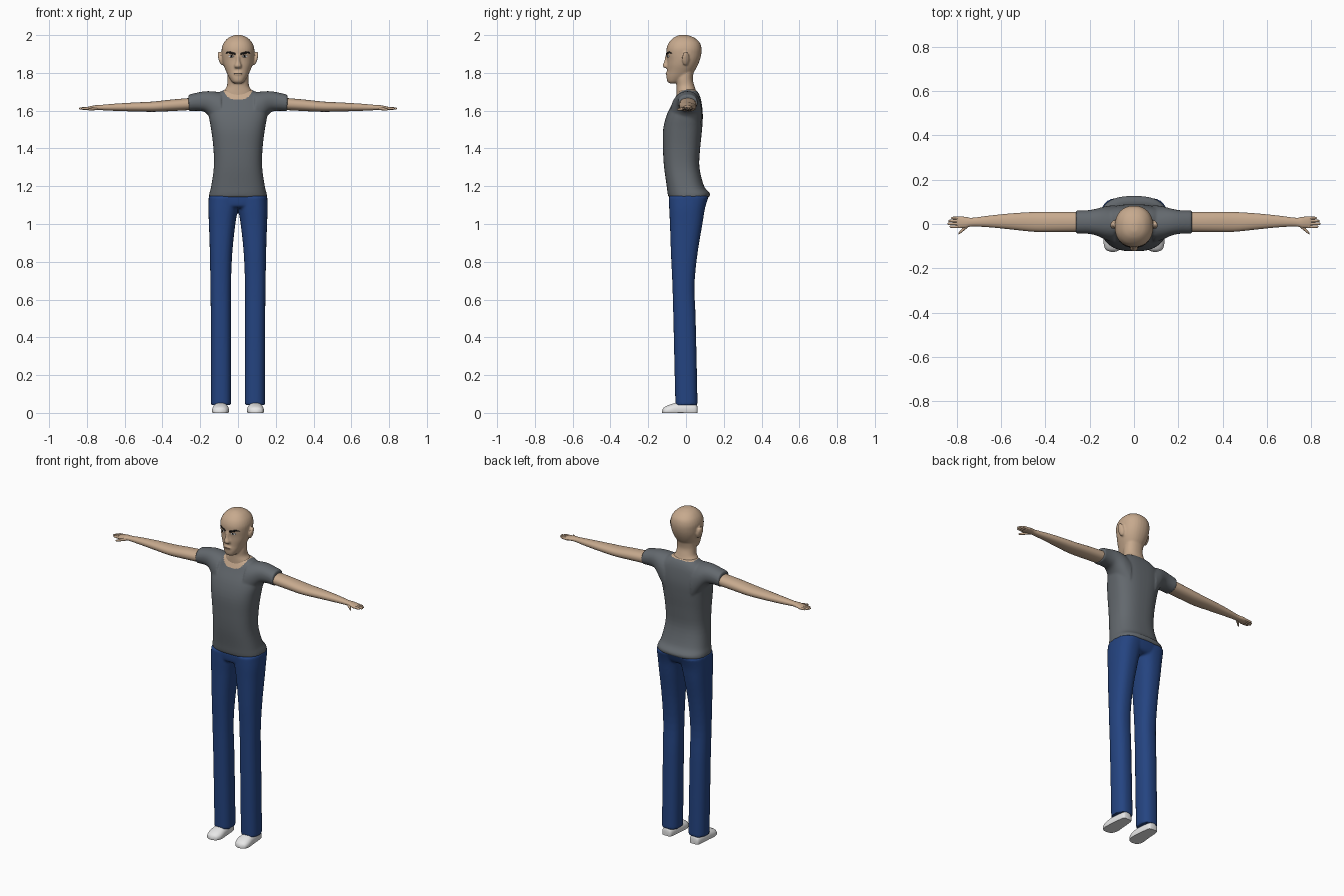
import bpy, bmesh, math
from mathutils import Matrix, Vector

if "Cube" in bpy.data.objects:
    bpy.data.objects.remove(bpy.data.objects["Cube"])


def material(name, r, g, b):
    m = bpy.data.materials.new(name)
    m.diffuse_color = (r, g, b, 1)
    m.use_nodes = True
    m.node_tree.nodes["Principled BSDF"].inputs["Base Color"].default_value = m.diffuse_color
    return m


SKIN = material("skin", 0.57, 0.40, 0.27)
GREY = material("grey cloth", 0.125, 0.14, 0.155)
BLUE = material("blue denim", 0.018, 0.058, 0.22)
WHITE = material("white", 0.8, 0.8, 0.8)
DARK = material("dark hair", 0.01, 0.008, 0.007)
LIP = material("lip", 0.30, 0.17, 0.11)


def spline(rings, steps):
    """Catmull-Rom interpolation through rings of numbers."""
    out = []
    for i in range(len(rings) - 1):
        p = [rings[max(0, min(len(rings) - 1, i + k))] for k in (-1, 0, 1, 2)]
        for s in range(steps):
            t = s / steps
            out.append([0.5 * (2 * b + (c - a) * t + (2 * a - 5 * b + 4 * c - d) * t * t
                               + (3 * b - a - 3 * c + d) * t ** 3) for a, b, c, d in zip(*p)])
    return out + [list(rings[-1])]


def loft(bm, rings, axis="z", e=2.2, n=32, side=1, steps=4):
    """Rings are (t, u0, u1, v0, v1): extents of a superellipse at t along the axis."""
    loops = []
    for t, u0, u1, v0, v1 in spline(rings, steps):
        loop = []
        for k in range(n):
            a = 2 * math.pi * k / n
            c, s = math.cos(a), math.sin(a)
            u = (u0 + u1) / 2 + (u1 - u0) / 2 * math.copysign(abs(c) ** (2 / e), c)
            v = (v0 + v1) / 2 + (v1 - v0) / 2 * math.copysign(abs(s) ** (2 / e), s)
            x, y, z = {"z": (u, v, t), "x": (t, u, v), "y": (u, t, v)}[axis]
            loop.append(bm.verts.new((x * side, y, max(z, 0))))
        loops.append(loop)
    for a, b in zip(loops, loops[1:]):
        for k in range(n):
            bm.faces.new((a[k], a[(k + 1) % n], b[(k + 1) % n], b[k]))
    bm.faces.new(loops[0])
    bm.faces.new(loops[-1])


def ball(bm, loc, size, rot=None, seg=20):
    mat = Matrix.Translation(loc) @ (rot or Matrix()) @ Matrix.Diagonal((*size, 1))
    bmesh.ops.create_uvsphere(bm, u_segments=seg, v_segments=seg // 2, radius=1, matrix=mat)


def finish(name, bm, mats, voxel=0, smooth=4):
    """Make an object; with a voxel size, fuse its pieces into one soft surface."""
    bmesh.ops.recalc_face_normals(bm, faces=bm.faces)
    me = bpy.data.meshes.new(name)
    bm.to_mesh(me)
    bm.free()
    ob = bpy.data.objects.new(name, me)
    bpy.context.collection.objects.link(ob)
    if voxel:
        r = ob.modifiers.new("fuse", "REMESH")
        r.mode, r.voxel_size = "VOXEL", voxel
        s = ob.modifiers.new("soften", "SMOOTH")
        s.factor, s.iterations = 0.5, smooth
        dg = bpy.context.evaluated_depsgraph_get()
        ob.data = bpy.data.meshes.new_from_object(ob.evaluated_get(dg))
        ob.modifiers.clear()
    ob.data.materials.clear()
    for m in mats:
        ob.data.materials.append(m)
    for p in ob.data.polygons:
        p.use_smooth = True
        p.material_index = 0
    return ob


# Head with neck, nose and ears
bm = bmesh.new()
head = [(1.745, .022, -.088, -.05), (1.755, .034, -.099, -.02), (1.78, .05, -.103, .02),
        (1.81, .064, -.1, .045), (1.84, .076, -.1, .062), (1.87, .083, -.1, .074),
        (1.90, .086, -.104, .081), (1.93, .086, -.103, .082), (1.96, .075, -.091, .073),
        (1.985, .052, -.067, .046), (1.998, .024, -.042, .014), (2.001, .008, -.026, -.006)]
loft(bm, [(z, -w, w, f, b) for z, w, f, b in head])
neck = [(1.66, .085, -.05, .065), (1.70, .077, -.05, .055), (1.73, .059, -.05, .045),
        (1.77, .056, -.052, .036), (1.82, .055, -.045, .045)]
loft(bm, [(z, -w, w, f, b) for z, w, f, b in neck])
loft(bm, [(1.895, -.009, .009, -.108, -.08), (1.86, -.012, .012, -.116, -.08),
          (1.838, -.019, .019, -.124, -.08), (1.825, -.017, .017, -.114, -.08)])
ball(bm, (0, -.098, 1.796), (.024, .009, .012))
for s in (-1, 1):
    ball(bm, (s * .092, -.002, 1.876), (.011, .02, .038),
         Matrix.Rotation(s * .25, 4, "Y") @ Matrix.Rotation(s * .3, 4, "Z"))
finish("head", bm, [SKIN], .005, 3)


# Face details lie on the curved front of the head
def face_y(x):
    return -.011 - .092 * (1 - (abs(x) / .086) ** 2.2) ** (1 / 2.2)


brows, whites, pupils = bmesh.new(), bmesh.new(), bmesh.new()
for s in (-1, 1):
    loft(brows, [(x, face_y(x) - .004, face_y(x) + .005, z - h, z + h) for x, z, h in
                 ((.014, 1.900, .005), (.03, 1.904, .006), (.05, 1.909, .005), (.066, 1.904, .002))],
         "x", n=10, side=s)
    turn = Matrix.Rotation(s * .3, 4, "Z")
    ball(whites, (s * .036, face_y(.036) + .001, 1.888), (.015, .004, .006), turn)
    ball(pupils, (s * .034, face_y(.034) - .001, 1.889), (.005, .004, .005), turn)
finish("eyebrows", brows, [DARK])
finish("eyes", whites, [WHITE])
finish("pupils", pupils, [DARK])
bm = bmesh.new()
ball(bm, (0, -.105, 1.796), (.021, .004, .002))
finish("mouth", bm, [LIP])

# Shirt: torso fused with both sleeves
bm = bmesh.new()
torso = [(1.142, .154, -.093, .124), (1.165, .151, -.098, .125), (1.2, .142, -.102, .096),
         (1.3, .128, -.116, .071), (1.4, .13, -.122, .075), (1.5, .142, -.121, .085),
         (1.58, .155, -.101, .089), (1.65, .15, -.066, .081), (1.69, .11, -.047, .068),
         (1.712, .07, -.035, .05)]
loft(bm, [(z, -w, w, f, b) for z, w, f, b in torso], e=2.6, n=48)
for s in (-1, 1):
    loft(bm, [(.09, -.085, .085, 1.46, 1.697), (.13, -.07, .08, 1.53, 1.702),
              (.17, -.052, .069, 1.588, 1.703), (.21, -.044, .062, 1.599, 1.697),
              (.262, -.043, .061, 1.597, 1.685)], "x", side=s)
shirt = finish("shirt", bm, [GREY, SKIN], .006, 5)
for p in shirt.data.polygons:       # scooped neckline
    c = p.center
    front = c.y < .01 and (c.x / .078) ** 2 + ((c.z - 1.72) / .064) ** 2 < 1
    back = c.y >= .01 and abs(c.x) < .075 and c.z > 1.705
    p.material_index = int(front or back)

# Arms with palm, fingers and thumb
for s, label in ((-1, "left"), (1, "right")):
    bm = bmesh.new()
    loft(bm, [(.24, -.035, .055, 1.604, 1.668), (.35, -.036, .055, 1.598, 1.659),
              (.45, -.035, .054, 1.594, 1.648), (.55, -.025, .048, 1.596, 1.643),
              (.65, -.015, .038, 1.599, 1.637), (.73, -.011, .028, 1.603, 1.63),
              (.76, -.017, .032, 1.604, 1.628), (.79, -.018, .034, 1.602, 1.622),
              (.80, -.014, .03, 1.605, 1.618)], "x", side=s)
    for y, tip in ((-.012, .832), (.001, .842), (.014, .838), (.027, .825)):
        loft(bm, [(.78, y - .007, y + .007, 1.604, 1.62), (tip - .015, y - .006, y + .006, 1.605, 1.618),
                  (tip - .004, y - .005, y + .005, 1.607, 1.616), (tip, y - .002, y + .002, 1.61, 1.613)],
             "x", n=12, side=s, steps=3)
    loft(bm, [(.745, -.012, .006, 1.604, 1.622), (.77, -.032, -.014, 1.601, 1.617),
              (.785, -.044, -.031, 1.6, 1.613), (.793, -.048, -.042, 1.603, 1.61)],
         "x", n=12, side=s, steps=3)
    finish(label + "_arm", bm, [SKIN])

# Trousers: hips fused with both legs
bm = bmesh.new()
loft(bm, [(1.085, -.12, .12, -.07, .08), (1.10, -.15, .15, -.086, .1),
          (1.15, -.154, .154, -.091, .122)], e=2.6, n=48)
for s in (-1, 1):
    loft(bm, [(.042, .036, .143, -.056, .061), (.2, .036, .143, -.06, .058),
              (.5, .037, .144, -.067, .051), (.68, .037, .146, -.072, .045),
              (.85, .03, .149, -.08, .062), (1.0, .014, .154, -.085, .087),
              (1.08, .0, .157, -.089, .1), (1.145, -.01, .155, -.091, .119)],
         e=2.4, side=s)
finish("trousers", bm, [BLUE], .007, 3)

# Shoes
for s, label in ((-1, "left"), (1, "right")):
    bm = bmesh.new()
    loft(bm, [(.06, .074, .112, -.01, .035), (.045, .06, .125, -.02, .05),
              (-.04, .05, .134, -.02, .054), (-.085, .049, .137, -.02, .044),
              (-.112, .06, .13, -.015, .032), (-.122, .075, .116, -.01, .022),
              (-.126, .088, .104, 0, .012)], "y", e=2.3, side=s)
    finish(label + "_shoe", bm, [WHITE])

# Smooth shading that keeps hard rims
for ob in bpy.context.collection.objects:
    ob.select_set(True)
    bpy.context.view_layer.objects.active = ob
bpy.ops.object.shade_smooth_by_angle(angle=math.radians(50))
